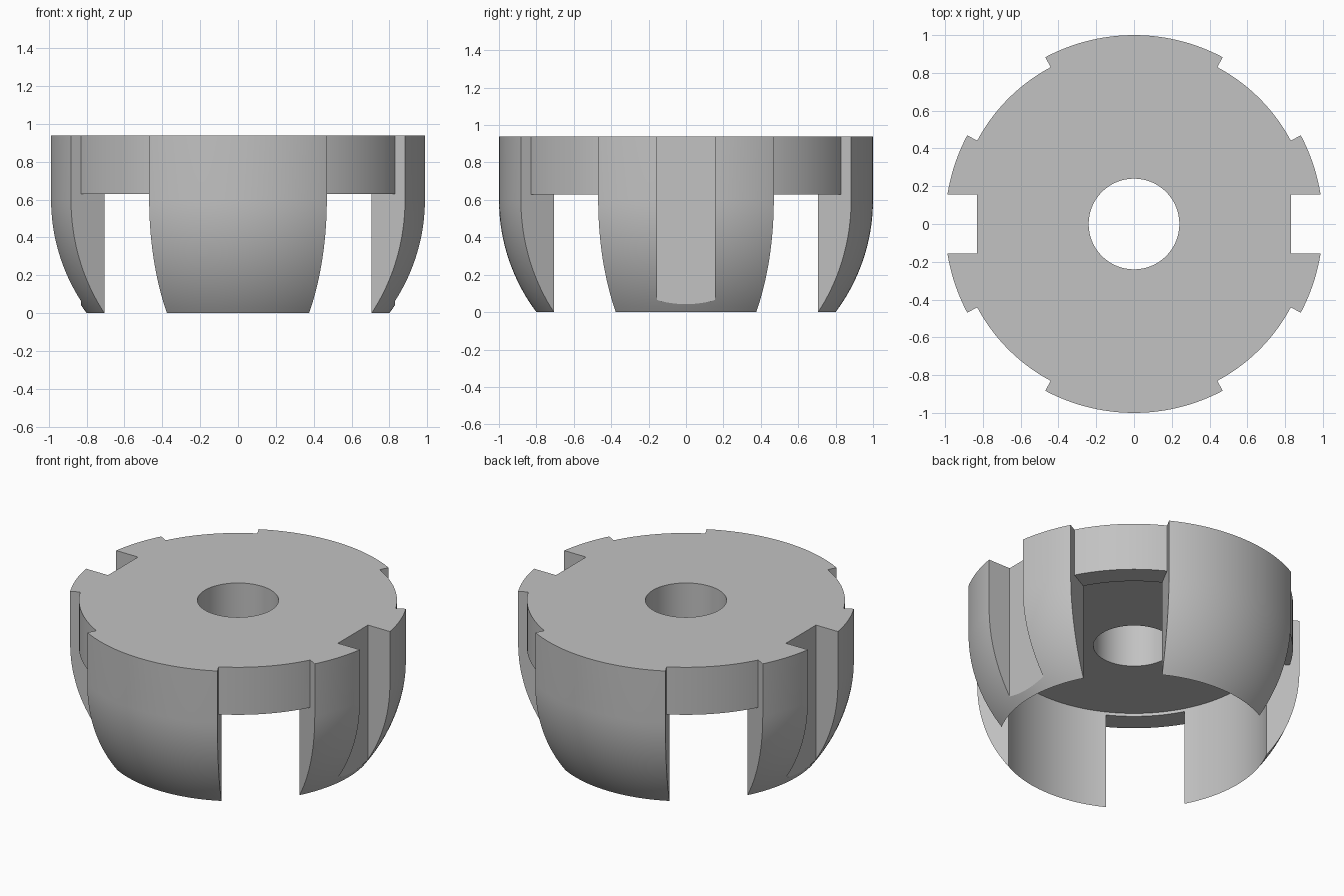
import bpy, bmesh
from math import sin, cos, asin, radians, tau

cube = bpy.data.objects.get("Cube")
if cube:
    bpy.data.objects.remove(cube, do_unlink=True)

HEIGHT, DISC_BOTTOM, CEILING = 0.94, 0.63, 0.65
HUB_R, DISC_R, LEG_R, BORE_R = 0.94, 0.94, 1.0, 0.24
INNER_R, SPHERE_Z = 0.8, 0.6
GAP_START, GAP_SWEEP = 28, 34


def sweep(bm, profile, start, angle, steps):
    """Turn a closed (radius, z) profile about z; cap it if not a full turn."""
    full = angle == 360
    rings = []
    for i in range(steps if full else steps + 1):
        a = radians(start + angle * i / steps)
        rings.append([bm.verts.new((r * cos(a), r * sin(a), z)) for r, z in profile])
    pairs = list(zip(rings, rings[1:]))
    if full:
        pairs.append((rings[-1], rings[0]))
    n = len(profile)
    for p, q in pairs:
        for j in range(n):
            k = (j + 1) % n
            bm.faces.new((p[j], q[j], q[k], p[k]))
    if not full:
        bm.faces.new(rings[0])
        bm.faces.new(rings[-1])


def make_object(name, bm):
    bmesh.ops.recalc_face_normals(bm, faces=bm.faces)
    mesh = bpy.data.meshes.new(name)
    bm.to_mesh(mesh)
    bm.free()
    obj = bpy.data.objects.new(name, mesh)
    bpy.context.scene.collection.objects.link(obj)
    return obj


# Body: bored cup with a rounded outer wall that narrows to the foot
bm = bmesh.new()
steps = 18
low = asin(SPHERE_Z)
arc = [(cos(low * i / steps), SPHERE_Z - sin(low * i / steps)) for i in range(steps + 1)]
profile = [(BORE_R, HEIGHT), (LEG_R, HEIGHT)] + arc + [(INNER_R, CEILING), (BORE_R, CEILING)]
sweep(bm, profile, 1, 360, 180)
body = make_object("slotted_cup_body", bm)

# Cutter: four gaps between the legs, stepped to leave the top disc
bm = bmesh.new()
gap = [(0.7, -0.1), (1.2, -0.1), (1.2, 1.1), (DISC_R, 1.1), (DISC_R, DISC_BOTTOM), (0.7, DISC_BOTTOM)]
for quarter in range(4):
    sweep(bm, gap, GAP_START + 90 * quarter, GAP_SWEEP, 17)

# Cutter: upright keyways in the left and right legs
for side in (-1, 1):
    made = bmesh.ops.create_cube(bm, size=1)
    bmesh.ops.scale(bm, vec=(0.4, 0.31, 1.4), verts=made["verts"])
    bmesh.ops.translate(bm, vec=(side * 1.03, 0, 0.5), verts=made["verts"])
cutter = make_object("gap_cutter", bm)
cutter.hide_render = True

# Cut the body and drop the helper
bpy.ops.object.select_all(action='DESELECT')
bpy.context.view_layer.objects.active = body
body.select_set(True)
cut = body.modifiers.new("gaps", 'BOOLEAN')
cut.operation, cut.solver, cut.object = 'DIFFERENCE', 'EXACT', cutter
bpy.ops.object.modifier_apply(modifier=cut.name)
bpy.data.objects.remove(cutter, do_unlink=True)

# Plain grey finish
grey = bpy.data.materials.new("light_grey")
grey.use_nodes = True
colour = (0.54, 0.54, 0.54, 1)
grey.diffuse_color = colour
grey.node_tree.nodes["Principled BSDF"].inputs["Base Color"].default_value = colour
body.data.materials.clear()
body.data.materials.append(grey)
bpy.ops.object.shade_smooth_by_angle(angle=radians(25))
